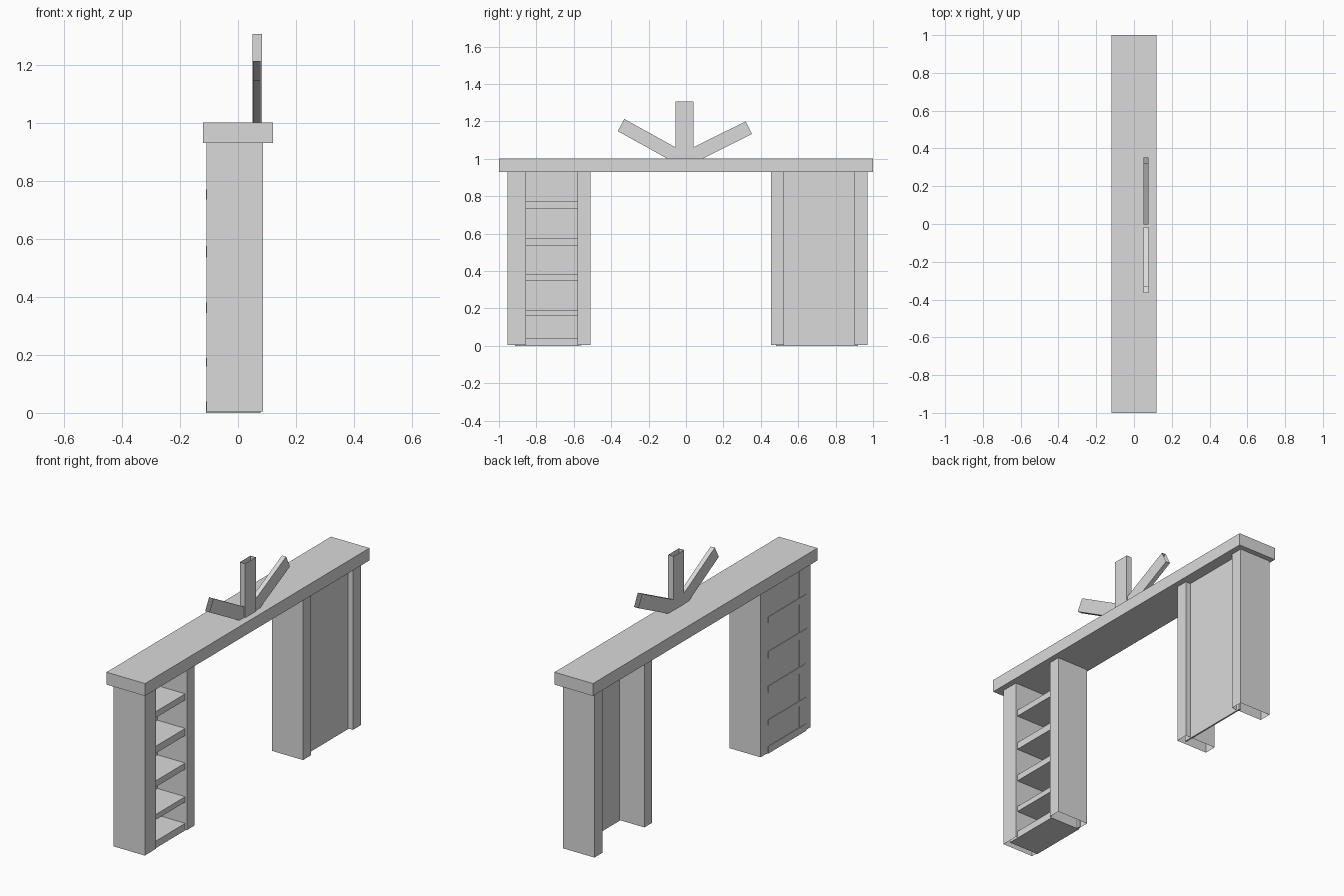
import bpy, bmesh, math
from mathutils import Matrix, Vector

cube = bpy.data.objects.get("Cube")
if cube:
    bpy.data.objects.remove(cube)

GREY = (0.7, 0.7, 0.7, 1)
grey = bpy.data.materials.new("plain_grey")
grey.use_nodes = True
grey.diffuse_color = GREY
grey.node_tree.nodes["Principled BSDF"].inputs["Base Color"].default_value = GREY


def box(name, x, y, z, open_end=None, matrix=None):
    """Box from three (low, high) ranges; open_end removes the face with that normal."""
    bm = bmesh.new()
    bmesh.ops.create_cube(bm, size=1)
    bm.normal_update()
    if open_end:
        ends = [f for f in bm.faces if f.normal.dot(Vector(open_end)) > 0.9]
        bmesh.ops.delete(bm, geom=ends, context='FACES')
    for v in bm.verts:
        v.co = [lo + (c + 0.5) * (hi - lo) for c, (lo, hi) in zip(v.co, (x, y, z))]
    if matrix:
        bm.transform(matrix)
    mesh = bpy.data.meshes.new(name)
    bm.to_mesh(mesh)
    bm.free()
    mesh.materials.append(grey)
    obj = bpy.data.objects.new(name, mesh)
    bpy.context.collection.objects.link(obj)
    return obj


UP, DOWN = (0, 0, 1), (0, 0, -1)
UNDER = 0.93            # underside of the top
DEPTH = (-0.108, 0.087)  # leg depth

# Long top
box("top", (-0.12, 0.12), (-1, 1), (UNDER, 1))

# Hollow upright posts, open underneath
posts = {
    "shelf_outer_post": (-0.955, -0.855),
    "shelf_inner_post": (-0.58, -0.51),
    "panel_inner_post": (0.455, 0.525),
    "panel_outer_post": (0.90, 0.97),
}
for name, span in posts.items():
    box(name, DEPTH, span, (0.004, UNDER), DOWN)

# Shelves and the board closing them on one side
for i, (low, high) in enumerate([(0, 0.04), (0.16, 0.19), (0.345, 0.38),
                                 (0.535, 0.575), (0.735, 0.77)]):
    box(f"shelf_{i + 1}", (-0.11, 0.077), (-0.915, -0.578), (low, high))
box("shelf_back_board", (-0.107, -0.097), (-0.87, -0.56), (0.002, UNDER))

# Recessed panel between the other two posts
box("recessed_panel", (0.047, 0.056), (0.48, 0.92), (0, UNDER))

# Three hollow arms fanned out on the top, open at their tips
box("upright_arm", (0.05, 0.083), (-0.055, 0.04), (0.998, 1.305), UP)
for name, (y, z), angle, length, width in [
        ("front_arm", (-0.3475, 1.18), 61, 0.36, 0.074),
        ("back_arm", (0.336, 1.166), -63.5, 0.36, 0.076)]:
    place = Matrix.Translation((0, y, z)) @ Matrix.Rotation(math.radians(angle), 4, 'X')
    box(name, (0.051, 0.077), (-width / 2, width / 2), (-length, 0), UP, place)
